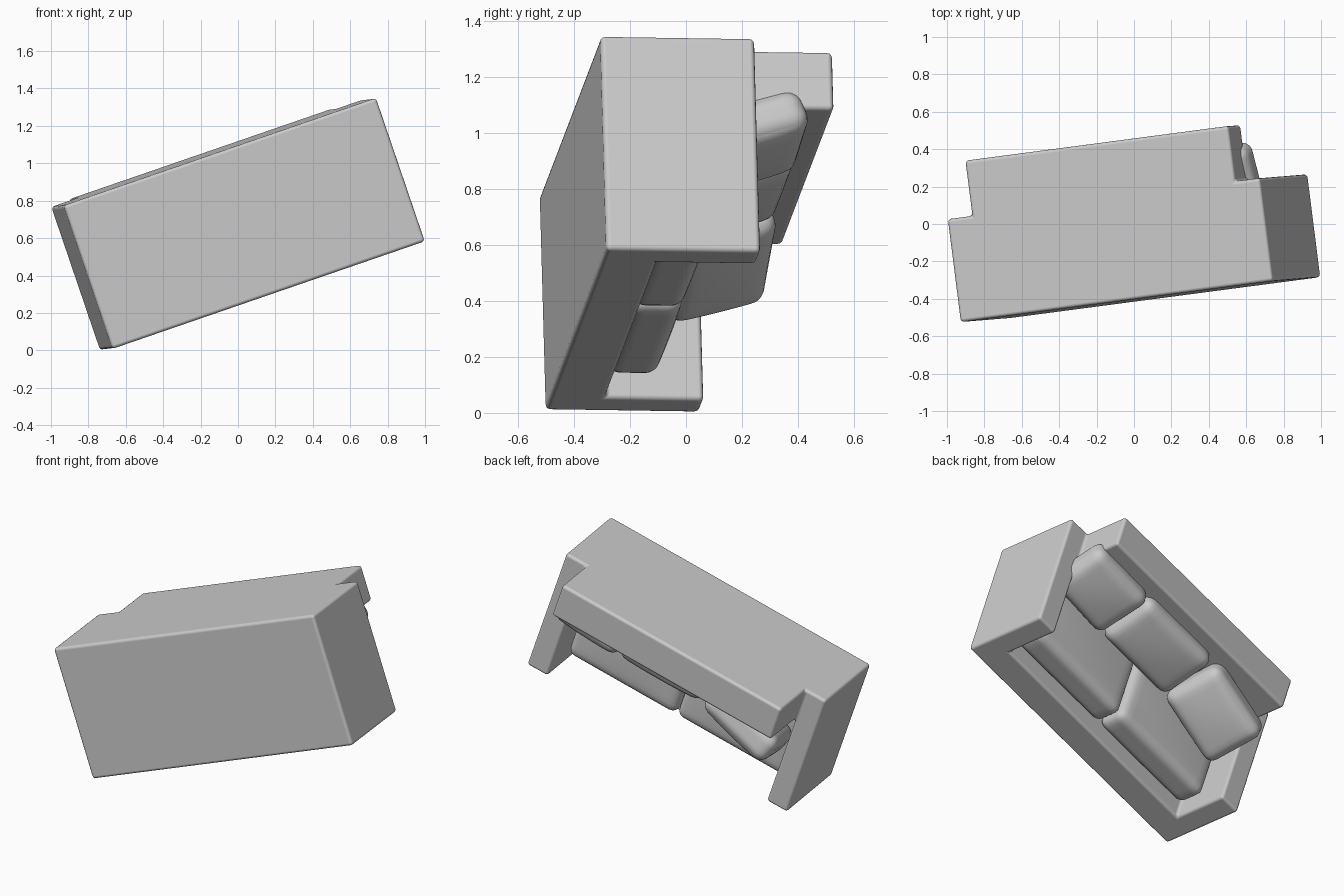
import bpy, bmesh, math
from itertools import product
from mathutils import Vector, Matrix, Euler

cube = bpy.data.objects.get("Cube")
if cube:
    bpy.data.objects.remove(cube, do_unlink=True)

# Single upholstery colour
fabric = bpy.data.materials.new("grey_fabric")
fabric.use_nodes = True
GREY = (0.6, 0.6, 0.6, 1)
fabric.diffuse_color = GREY
fabric.node_tree.nodes["Principled BSDF"].inputs["Base Color"].default_value = GREY

# Tipped sofa frame: local x = length, y = towards the seat front, z = sofa up
U = Vector((0.938, 0.1236, 0.323)).normalized()
W = Vector((-0.125, 0.992, -0.015))
W = (W - U * W.dot(U)).normalized()
F = W.cross(U)
FRAME = Matrix.Translation((0.035, -0.4045, 0.679)) @ Matrix((U, F, W)).transposed().to_4x4()


def finish(bm, name, matrix):
    bmesh.ops.recalc_face_normals(bm, faces=bm.faces)
    for f in bm.faces:
        f.smooth = True
    mesh = bpy.data.meshes.new(name)
    bm.to_mesh(mesh)
    bm.free()
    mesh.materials.append(fabric)
    obj = bpy.data.objects.new(name, mesh)
    bpy.context.collection.objects.link(obj)
    obj.matrix_world = FRAME @ matrix
    return obj


def sofa_body():
    """Base, arms and back as one skin, from stacked cells."""
    xs, ys, zs = (-0.89, -0.75, 0.75, 0.89), (-0.405, -0.185, 0.405), (0, 0.2, 0.555, 0.853)
    levels = ((2, 2), (3, 1), (2, 2))

    def solid(c):
        i, j, k = c
        return 0 <= i < 3 and 0 <= j < 2 and 0 <= k < levels[i][j]

    bm = bmesh.new()
    for cell in product(range(3), range(2), range(3)):
        if not solid(cell):
            continue
        for axis, side in product(range(3), (0, 1)):
            near = list(cell)
            near[axis] += 2 * side - 1
            if solid(near):
                continue
            quad = []
            for a, b in ((0, 0), (1, 0), (1, 1), (0, 1)):
                n = list(cell)
                n[axis] += side
                n[(axis + 1) % 3] += a
                n[(axis + 2) % 3] += b
                quad.append(bm.verts.new((xs[n[0]], ys[n[1]], zs[n[2]])))
            bm.faces.new(quad)
    bmesh.ops.remove_doubles(bm, verts=bm.verts, dist=0.001)
    bmesh.ops.recalc_face_normals(bm, faces=bm.faces)
    bmesh.ops.dissolve_limit(bm, angle_limit=0.02, verts=bm.verts, edges=bm.edges)
    obj = finish(bm, "sofa_body", Matrix())
    bevel = obj.modifiers.new("soft_edges", "BEVEL")
    bevel.width = 0.018
    bevel.segments = 3
    bevel.limit_method = "ANGLE"
    bevel.harden_normals = True


def cushion(name, centre, size, radius, bulge, rotation=(0, 0, 0)):
    """Rounded box with puffed broad faces."""
    half = Vector(size) / 2
    bm = bmesh.new()
    bmesh.ops.create_cube(bm, size=2)
    bmesh.ops.subdivide_edges(bm, edges=bm.edges, cuts=17, use_grid_fill=True)
    for v in bm.verts:
        # Crowd the grid towards the edges, then round them off
        t = Vector([math.sin(c * math.pi / 2) for c in v.co])
        p = Vector([a * b for a, b in zip(t, half)])
        core = Vector([max(-h + radius, min(h - radius, c)) for c, h in zip(p, half)])
        p = core + (p - core).normalized() * radius
        p.z += bulge * t.z * (1 - t.x ** 2) * (1 - t.y ** 2)
        v.co = p
    turn = Euler([math.radians(a) for a in rotation]).to_matrix().to_4x4()
    finish(bm, name, Matrix.Translation(centre) @ turn)


sofa_body()

# Two seat cushions
for name, x in (("seat_cushion_left", 0.372), ("seat_cushion_right", -0.372)):
    cushion(name, (x, 0.068, 0.295), (0.74, 0.51, 0.19), 0.05, 0.015)

# Three back pillows leaning on the back, the last one turned inwards
PILLOWS = (
    ("back_pillow_left", (0.56, -0.125, 0.575), (0.45, 0.37, 0.16), (-72, 0, -4)),
    ("back_pillow_middle", (0.05, -0.125, 0.575), (0.57, 0.37, 0.16), (-72, 0, 0)),
    ("back_pillow_right", (-0.49, -0.045, 0.58), (0.49, 0.38, 0.18), (-72, 0, -18)),
)
for name, centre, size, rotation in PILLOWS:
    # Upright pillows: the flat side tips forward to face the seat
    cushion(name, centre, size, 0.06, 0.02, rotation)
